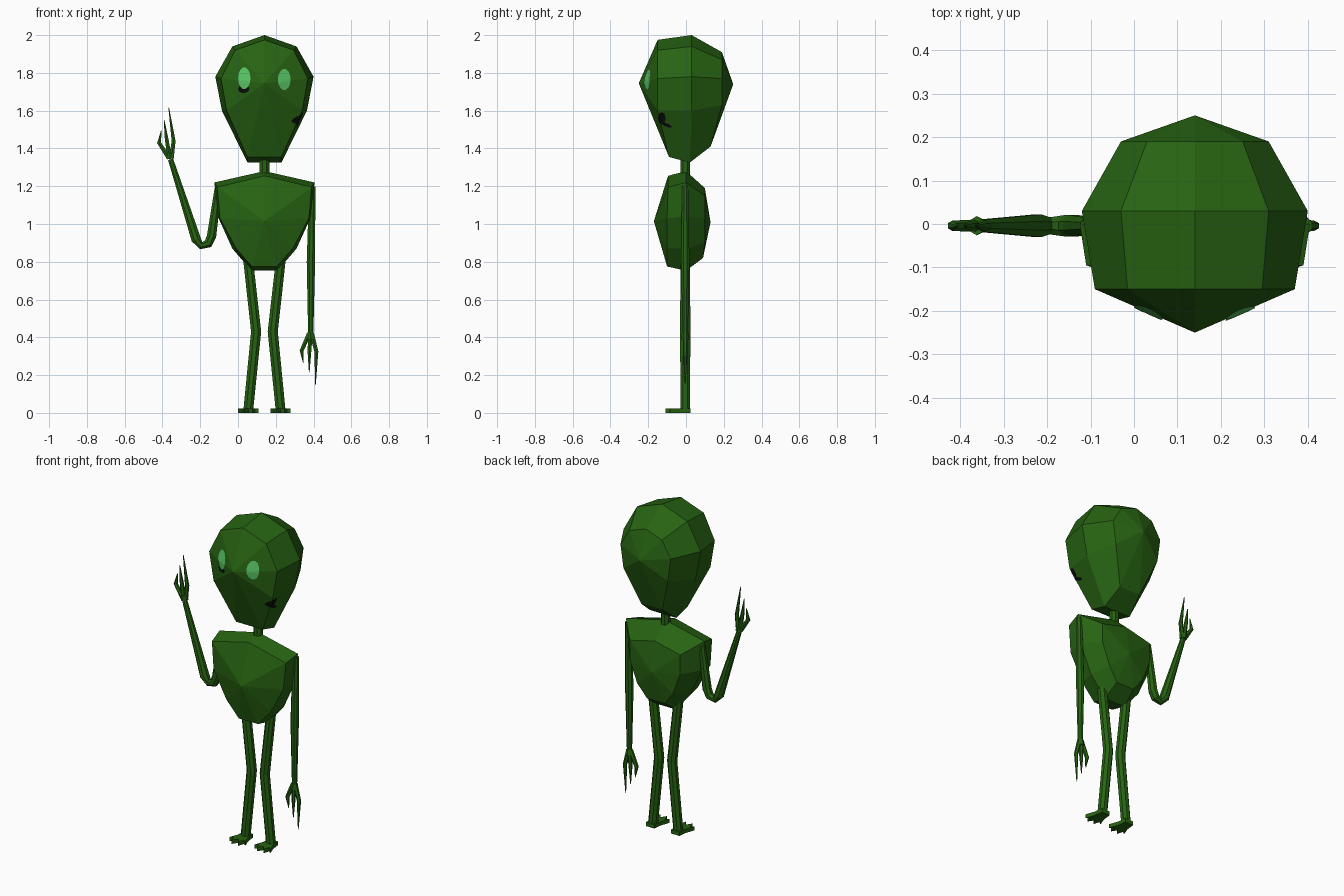
import bpy, bmesh, math
from mathutils import Vector
from mathutils.bvhtree import BVHTree

if "Cube" in bpy.data.objects:
    bpy.data.objects.remove(bpy.data.objects["Cube"])

CX = 0.14  # body centre line


def material(name, rgb):
    m = bpy.data.materials.new(name)
    m.diffuse_color = (*rgb, 1)
    m.use_nodes = True
    m.node_tree.nodes["Principled BSDF"].inputs["Base Color"].default_value = m.diffuse_color
    return m


SKIN = material("dark green skin", (0.020, 0.125, 0.006))
EYE = material("bright green eye", (0.10, 0.56, 0.13))
BLACK = material("black mark", (0.003, 0.004, 0.003))


def build(name, verts, faces, mat, recalc=True):
    bm = bmesh.new()
    vs = [bm.verts.new(v) for v in verts]
    for f in faces:
        bm.faces.new([vs[i] for i in f])
    if recalc:
        bmesh.ops.recalc_face_normals(bm, faces=bm.faces)
    me = bpy.data.meshes.new(name)
    bm.to_mesh(me)
    bm.free()
    me.materials.append(mat)
    ob = bpy.data.objects.new(name, me)
    bpy.context.collection.objects.link(ob)
    return ob


def gem(name, front, rings, back):
    """Faceted body: symmetric 9-sided rings of (half width, y, z) closed by two points."""
    verts = []
    for ring in rings:
        verts += [(CX + w, y, z) for w, y, z in ring]
        verts += [(CX - w, y, z) for w, y, z in reversed(ring[1:])]
    n = 2 * len(rings[0]) - 1
    faces = []
    for r in range(len(rings) - 1):
        for i in range(n):
            j = (i + 1) % n
            faces.append((r*n + i, r*n + j, r*n + n + j, r*n + n + i))
    f, b, last = len(verts), len(verts) + 1, (len(rings) - 1) * n
    verts += [(CX, *front), (CX, *back)]
    for i in range(n):
        j = (i + 1) % n
        faces += [(f, i, j), (b, last + i, last + j)]
    return build(name, verts, faces, SKIN)


def tube(name, pts, sides=8):
    """Limb along (x, z, radius) points lying in the y = 0 plane."""
    verts, faces = [], []
    P = [Vector((x, z)) for x, z, _ in pts]
    for k, (x, z, r) in enumerate(pts):
        dirs = [(P[i + 1] - P[i]).normalized() for i in (k - 1, k) if 0 <= i < len(P) - 1]
        t = sum(dirs, Vector((0, 0))).normalized()
        for s in range(sides):
            a = 2 * math.pi * (s + 0.5) / sides
            u = r * math.cos(a)
            verts.append((x - t.y * u, -0.004 + r * math.sin(a), z + t.x * u))
    for k in range(len(pts) - 1):
        for s in range(sides):
            q = (s + 1) % sides
            faces.append((k*sides + s, k*sides + q, (k+1)*sides + q, (k+1)*sides + s))
    faces += [tuple(range(sides)), tuple(range((len(pts) - 1) * sides, len(pts) * sides))]
    return build(name, verts, faces, SKIN)


# Head and torso
head = gem("head", (-0.25, 1.745), [
    [(0, -.15, 1.975), (.155, -.15, 1.92), (.23, -.15, 1.77), (.20, -.15, 1.60), (.09, -.09, 1.355)],
    [(0, .03, 2.0), (.17, .03, 1.94), (.26, .03, 1.78), (.225, .03, 1.60), (.09, .02, 1.325)],
    [(0, .19, 1.91), (.11, .19, 1.87), (.17, .19, 1.77), (.15, .19, 1.63), (.07, .13, 1.41)],
], (0.25, 1.74))
gem("torso", (-0.17, 1.015), [
    [(0, -.095, 1.255), (.25, -.095, 1.195), (.235, -.10, 1.03), (.15, -.10, .87), (.065, -.10, .775)],
    [(0, 0, 1.28), (.265, 0, 1.22), (.247, 0, 1.04), (.17, 0, .87), (.07, 0, .753)],
    [(0, .10, 1.19), (.17, .10, 1.15), (.17, .10, 1.03), (.12, .10, .90), (.06, .09, .82)],
], (0.13, 1.01))
tube("neck", [(CX, 1.23, .028), (CX, 1.36, .028)])

# Raised arm with hand
tube("raised_arm", [(-.105, 1.19, .02), (-.14, .935, .027), (-.158, .896, .026), (-.195, .885, .021),
                    (-.222, .92, .028), (-.357, 1.343, .015)])
tube("raised_palm", [(-.357, 1.345, .02), (-.362, 1.375, .022)], 6)
tube("raised_long_finger", [(-.352, 1.35, .014), (-.341, 1.44, .012), (-.367, 1.617, .002)], 6)
tube("raised_middle_finger", [(-.362, 1.35, .014), (-.378, 1.45, .011), (-.391, 1.55, .002)], 6)
tube("raised_short_finger", [(-.366, 1.35, .014), (-.418, 1.43, .012), (-.406, 1.495, .002)], 6)

# Lowered arm with hand
tube("lowered_arm", [(.393, 1.20, .018), (.386, .80, .024), (.385, .42, .015)])
tube("lowered_palm", [(.385, .425, .018), (.383, .39, .022)], 6)
tube("lowered_long_finger", [(.390, .42, .014), (.415, .325, .012), (.410, .15, .002)], 6)
tube("lowered_middle_finger", [(.383, .42, .014), (.378, .32, .011), (.377, .215, .002)], 6)
tube("lowered_short_finger", [(.377, .42, .014), (.337, .33, .012), (.346, .263, .002)], 6)

# Legs and flat feet with four toes
FOOT = [(-.028, .024), (.028, .024), (.034, -.03), (.054, -.085), (.034, -.07), (.022, -.108), (0, -.075),
        (-.022, -.108), (-.034, -.07), (-.054, -.085), (-.034, -.03)]
for side, label in ((-1, "left"), (1, "right")):
    tube(label + "_leg", [(CX + side*x, z, r) for x, z, r in
                          ((.092, .86, .028), (.044, .43, .029), (.086, .01, .028))])
    n = len(FOOT)
    vs = [(CX + side * .085 + x, y, z) for z in (0, .024) for x, y in FOOT]
    fs = [(i, (i + 1) % n, n + (i + 1) % n, n + i) for i in range(n)]
    build(label + "_foot", vs, fs + [tuple(range(n)), tuple(range(n, 2 * n))], SKIN)

# Thin patches laid on the head surface: eyes and small dark marks
bm = bmesh.new()
bm.from_mesh(head.data)
bmesh.ops.triangulate(bm, faces=bm.faces)
tree = BVHTree.FromBMesh(bm)
bm.free()


def patch(name, u, z, ru, rz, mat, from_side=False, lift=0.005, tilt=0.0):
    d = Vector((-1, 0, 0)) if from_side else Vector((0, 1, 0))
    n, rings = 14, 4
    flat = [(0, 0)] + [(k / rings * ru * math.cos(2 * math.pi * i / n),
                        k / rings * rz * math.sin(2 * math.pi * i / n))
                       for k in range(1, rings + 1) for i in range(n)]
    verts = []
    for a, b in flat:
        pu, pz = u + a * math.cos(tilt) - b * math.sin(tilt), z + a * math.sin(tilt) + b * math.cos(tilt)
        o = Vector((1, pu, pz)) if from_side else Vector((pu, -1, pz))
        verts.append(tree.ray_cast(o, d)[0] - d * lift)
    faces = [(0, 1 + i, 1 + (i + 1) % n) for i in range(n)]
    for k in range(rings - 1):
        for i in range(n):
            p, q = 1 + k*n + i, 1 + k*n + (i + 1) % n
            faces.append((p, p + n, q + n, q))
    build(name, verts, faces, mat, False)


patch("left_eye", .033, 1.772, .033, .058, EYE)
patch("right_eye", .245, 1.765, .034, .056, EYE)
patch("mark_under_eye", .03, 1.715, .03, .022, BLACK, lift=0.003)
patch("cheek_mark", -.128, 1.56, .02, .032, BLACK, True)
patch("cheek_streak", -.105, 1.525, .032, .009, BLACK, True, tilt=-.4)
